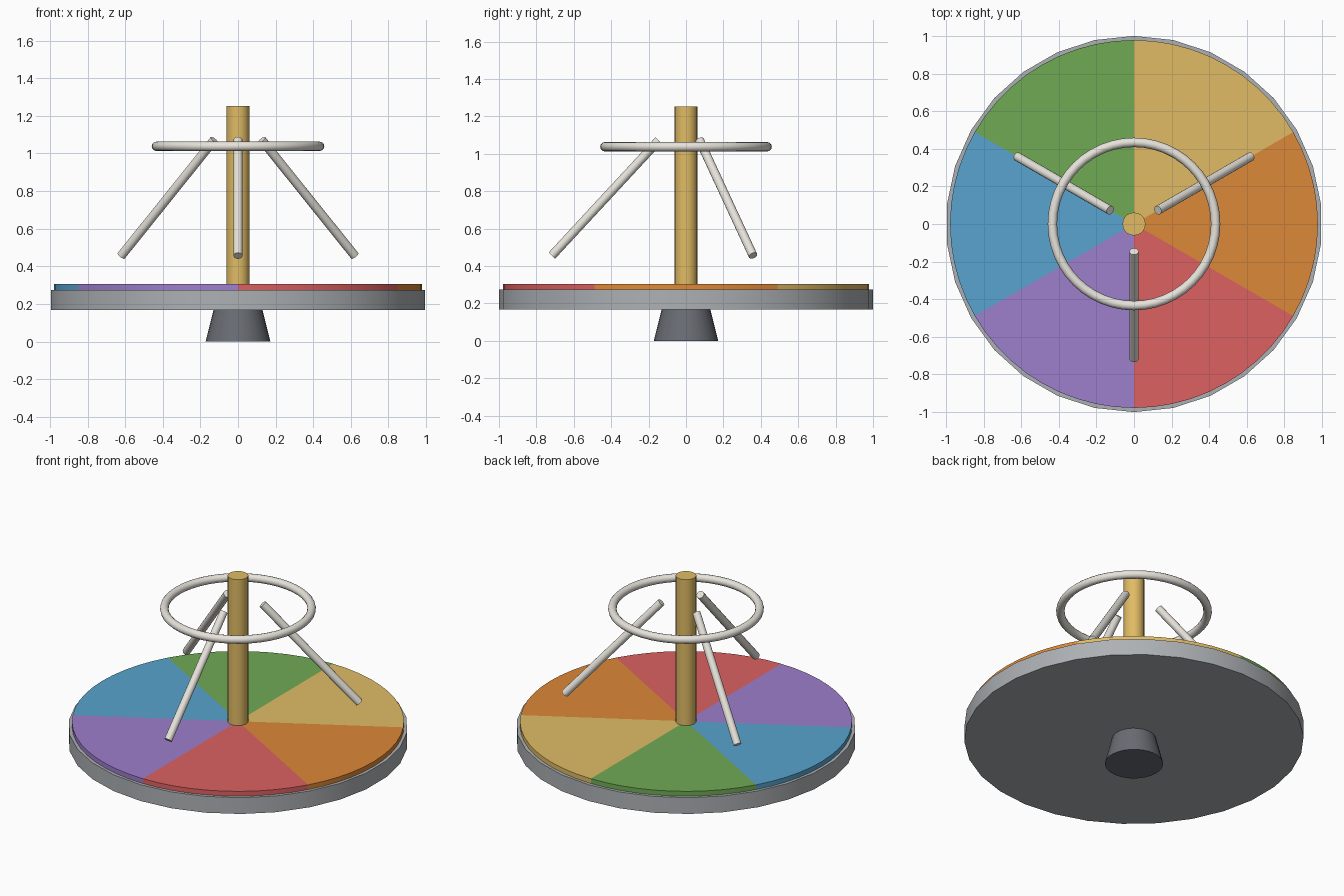
import bpy, bmesh
from math import sin, cos, pi, radians
from mathutils import Vector

if "Cube" in bpy.data.objects:
    bpy.data.objects.remove(bpy.data.objects["Cube"])


def material(name, rgb):
    m = bpy.data.materials.new(name)
    m.diffuse_color = (*rgb, 1)
    m.use_nodes = True
    m.node_tree.nodes["Principled BSDF"].inputs["Base Color"].default_value = m.diffuse_color
    return m


def finish(name, mat=None, smooth=True):
    ob = bpy.context.object
    ob.name = name
    if mat:
        ob.data.materials.append(mat)
    if smooth:
        bpy.ops.object.shade_smooth_by_angle(angle=radians(35))
    return ob


def cylinder(name, r1, r2, z0, z1, sides, mat=None):
    bpy.ops.mesh.primitive_cone_add(vertices=sides, radius1=r1, radius2=r2,
                                    depth=z1 - z0, location=(0, 0, (z0 + z1) / 2))
    return finish(name, mat)


def rod(name, a, b, r, mat):
    d = b - a
    bpy.ops.mesh.primitive_cylinder_add(vertices=16, radius=r, depth=d.length, location=(a + b) / 2)
    bpy.context.object.rotation_euler = d.to_track_quat('Z', 'Y').to_euler()
    return finish(name, mat)


def wedge(name, start, mat, r=0.978, z0=0.274, z1=0.305, steps=10):
    # pie slice extruded upwards
    bm = bmesh.new()
    pts = [(0, 0)]
    for i in range(steps + 1):
        t = radians(start + 60 * i / steps)
        pts.append((r * cos(t), r * sin(t)))
    low = [bm.verts.new((x, y, z0)) for x, y in pts]
    high = [bm.verts.new((x, y, z1)) for x, y in pts]
    bm.faces.new(low[::-1])
    bm.faces.new(high)
    n = len(pts)
    for i in range(n):
        j = (i + 1) % n
        bm.faces.new((low[i], low[j], high[j], high[i]))
    me = bpy.data.meshes.new(name)
    bm.to_mesh(me)
    bm.free()
    ob = bpy.data.objects.new(name, me)
    bpy.context.collection.objects.link(ob)
    bpy.ops.object.select_all(action='DESELECT')
    ob.select_set(True)
    bpy.context.view_layer.objects.active = ob
    return finish(name, mat)


yellow = material("yellow", (0.75, 0.50, 0.13))
dark = material("dark_metal", (0.14, 0.15, 0.17))
steel = material("steel", (0.42, 0.44, 0.46))
cream = material("cream", (0.80, 0.77, 0.71))

# ground pedestal, platform and centre post
cylinder("pedestal", 0.172, 0.13, 0.0, 0.168, 24, dark)
cylinder("platform", 1.0, 1.0, 0.168, 0.274, 30, steel)
cylinder("centre_post", 0.061, 0.061, 0.274, 1.253, 20, yellow)

# coloured deck panels
panels = [("orange", (0.72, 0.25, 0.04)), ("yellow", None), ("green", (0.16, 0.40, 0.09)),
          ("blue", (0.10, 0.37, 0.62)), ("purple", (0.34, 0.21, 0.60)), ("red", (0.72, 0.12, 0.12))]
for i, (colour, rgb) in enumerate(panels):
    wedge(colour + "_panel", -30 + 60 * i, material(colour + "_paint", rgb) if rgb else yellow)

# hand ring
bpy.ops.mesh.primitive_torus_add(major_radius=0.434, minor_radius=0.025, major_segments=48,
                                 minor_segments=12, location=(0, 0, 1.038))
finish("hand_ring", cream).data.shade_smooth()

# three sloping grab bars
for i in range(3):
    t = radians(30 + 120 * i)
    out = Vector((cos(t), sin(t), 0))
    rod("grab_bar_%d" % (i + 1), out * 0.146 + Vector((0, 0, 1.072)),
        out * 0.717 + Vector((0, 0, 0.456)), 0.024, cream)
